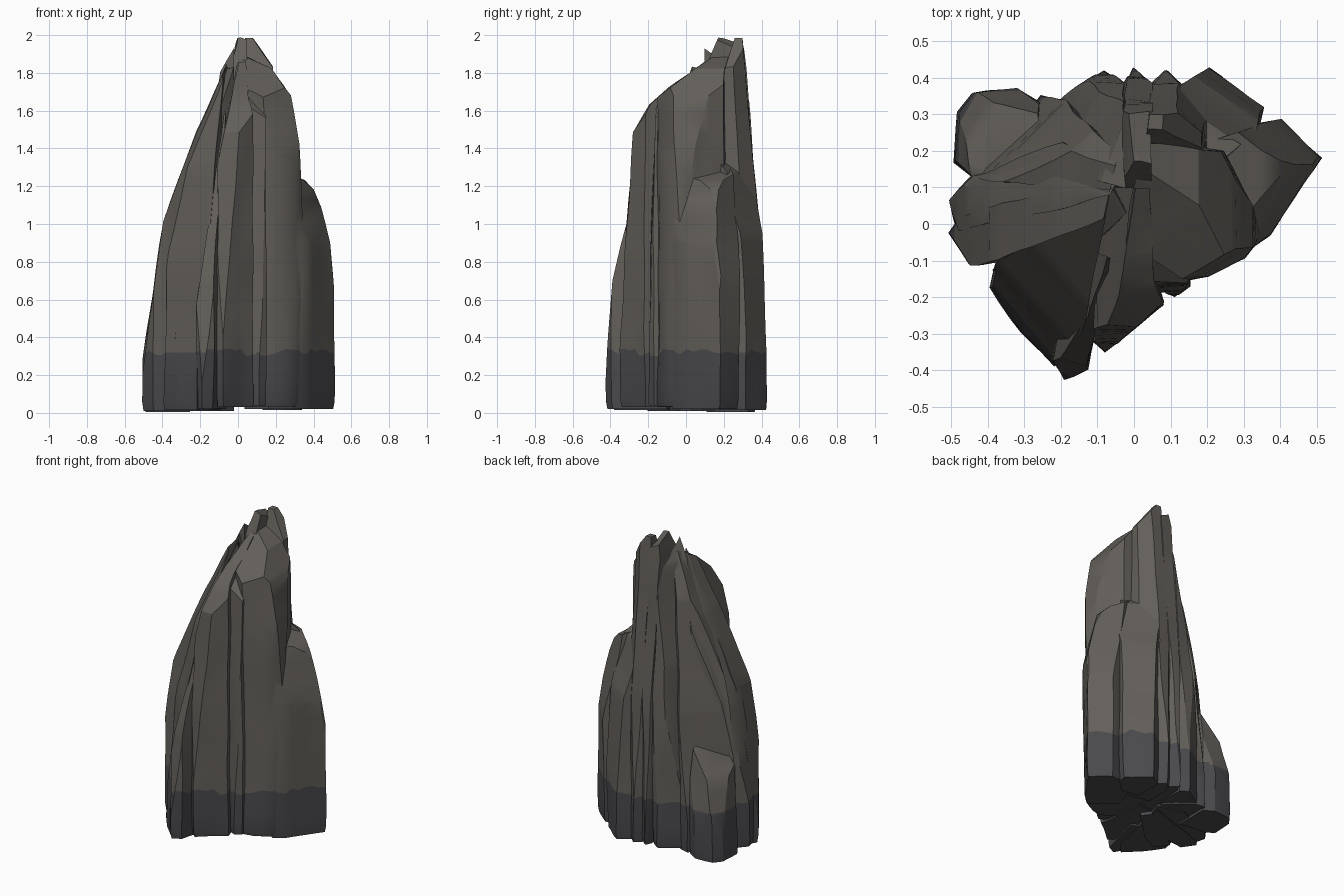
import bpy, bmesh, math, random
from mathutils import Vector, noise

random.seed(4)


def material(name, rgb):
    m = bpy.data.materials.new(name)
    m.diffuse_color = (*rgb, 1)
    return m


ROCK = material("grey_brown_rock", (0.125, 0.115, 0.102))
BASE = material("dark_base_rock", (0.068, 0.068, 0.075))
LEVELS = [0.0, 0.06, 0.18, 0.32] + [0.32 + 0.115 * i for i in range(1, 16)]


def resample(pts, step=0.045):
    out = []
    for i, p in enumerate(pts):
        a, b = Vector(p), Vector(pts[(i + 1) % len(pts)])
        n = max(1, round((b - a).length / step))
        out += [a.lerp(b, k / n) for k in range(n)]
    return out


def column(name, pts, cuts, foot=0.02):
    """Prism over a footprint, trimmed by planes (azimuth, d1, z1, d2, z2):
    the plane lies at distance d1 from the axis at z1 and d2 at z2."""
    bm = bmesh.new()
    ring = resample(pts)
    c = sum(ring, Vector((0, 0))) / len(ring)
    rings = []
    for i, z in enumerate(LEVELS):
        s = 0.965 if i == 0 else 1
        row = []
        for p in ring:
            q = c + (p - c) * s
            zz = foot if i == 0 else z
            if z == 0.32:
                zz += random.uniform(-0.022, 0.022)
            row.append(bm.verts.new((q.x, q.y, zz)))
        rings.append(row)
    n = len(ring)
    for lo, hi in zip(rings, rings[1:]):
        for k in range(n):
            bm.faces.new((lo[k], lo[(k + 1) % n], hi[(k + 1) % n], hi[k]))
    bm.faces.new(rings[-1])
    bm.faces.new(rings[0][::-1])
    # trim the leaning walls and slanted tops
    for az, d1, z1, d2, z2 in cuts:
        a = math.radians(az)
        u = Vector((math.cos(a), math.sin(a), 0))
        no = (u * (z2 - z1) + Vector((0, 0, d1 - d2))).normalized()
        bmesh.ops.bisect_plane(bm, geom=bm.verts[:] + bm.edges[:] + bm.faces[:], dist=1e-5,
                               plane_co=u * d1 + Vector((0, 0, z1)), plane_no=no, clear_outer=True)
        rim = [e for e in bm.edges if e.is_boundary]
        if rim:
            bmesh.ops.holes_fill(bm, edges=rim, sides=0)
    # split large trimmed faces so they can take colour and relief
    for z in LEVELS[3:]:
        big = [f for f in bm.faces if len(f.verts) > 4 and abs(f.normal.z) < 0.97]
        geom = set(big) | {e for f in big for e in f.edges} | {v for f in big for v in f.verts}
        if geom:
            bmesh.ops.bisect_plane(bm, geom=list(geom), dist=1e-4,
                                   plane_co=(0, 0, z), plane_no=(0, 0, 1))
    for f in bm.faces:
        f.material_index = int(f.calc_center_median().z < 0.32)
    # gentle vertical weathering
    off = Vector((random.random(), random.random(), random.random())) * 9
    for v in bm.verts:
        q = Vector((v.co.x * 7, v.co.y * 7, v.co.z * 2.6)) + off
        w = noise.noise_vector(q) * 0.011
        v.co += Vector((w.x, w.y, w.z if v.co.z > 0.4 else 0))
    bmesh.ops.triangulate(bm, faces=[f for f in bm.faces if len(f.verts) > 4])
    bmesh.ops.recalc_face_normals(bm, faces=bm.faces[:])
    me = bpy.data.meshes.new(name)
    bm.to_mesh(me)
    bm.free()
    me.materials.append(ROCK)
    me.materials.append(BASE)
    ob = bpy.data.objects.new(name, me)
    bpy.context.collection.objects.link(ob)
    bpy.ops.object.select_all(action='DESELECT')
    ob.select_set(True)
    bpy.context.view_layer.objects.active = ob
    bpy.ops.object.shade_smooth_by_angle(angle=math.radians(28))


# back and left faces each follow one shared lean
BACK = [(90, .425, .2, .385, 1.0), (90, .385, 1.0, .30, 1.98)]
LEFT = [(180, .505, .25, .395, 1.02), (180, .395, 1.02, .215, 1.5), (180, .215, 1.5, .03, 1.9)]

# tall body and right-hand shoulder
column("main_body", [(-.02, -.05), (.14, -.15), (.2, -.14), (.3, -.09), (.36, -.02), (.24, .2), (.02, .22)],
       [(0, .35, 1.0, .32, 1.5), (0, .32, 1.45, .28, 1.68), (0, .28, 1.68, .18, 1.82), (0, .18, 1.82, .0, 1.9),
        (-90, .1, 1.71, -.15, 1.89), (-60, .25, 1.0, .2, 1.65)], .035)
column("right_shoulder", [(.15, .05), (.3, -.08), (.37, -.03), (.51, .18), (.4, .28), (.34, .275), (.2, .22)],
       [(0, .495, .8, .475, 1.0), (0, .475, 1.0, .40, 1.18), (0, .40, 1.18, .33, 1.26),
        (-30, .37, .75, .26, 1.27), (0, .36, 1.23, .12, 1.34), (50, .47, .7, .38, 1.25)], .02)
column("right_back_block", [(.13, .2), (.13, .38), (.2, .43), (.35, .32), (.335, .26), (.25, .18)],
       [(55, .468, .3, .43, .95), (55, .43, .95, .34, 1.27), (55, .34, 1.27, .2, 1.4)], .015)

# front columns and thin slabs
column("front_column", [(-.11, -.32), (-.08, -.35), (.08, -.22), (.06, -.16), (.04, .1), (-.1, .1)],
       [(-52, .26, .3, .23, 1.45), (-90, .27, 1.5, .19, 1.63), (-90, .19, 1.63, .08, 1.73),
        (-90, .08, 1.73, -.1, 1.86), (180, .11, 1.3, .0, 1.85), (-90, .35, .4, .285, 1.4)], .03)
column("front_slab_1", [(.05, -.17), (.11, -.2), (.15, -.17), (.14, 0), (.04, 0)],
       [(-90, .195, .3, .165, 1.5), (-60, .2, 1.58, .03, 1.76)], .04)
column("front_slab_2", [(-.06, -.1), (-.11, -.31), (-.13, -.395), (-.19, -.425), (-.22, -.37), (-.15, -.05)],
       [(-110, .46, .2, .41, .7), (-110, .41, .7, .28, 1.2), (-110, .28, 1.2, .1, 1.62),
        (180, .2, .7, .06, 1.65)], .02)
column("front_left_slab", [(-.08, .02), (-.14, -.3), (-.22, -.39), (-.31, -.29), (-.39, -.18), (-.375, -.1)],
       [(220, .415, .25, .34, .85), (220, .34, .85, .24, 1.3), (220, .24, 1.3, .07, 1.72)], .015)
column("front_left_ridge", [(-.02, .03), (-.2, -.14), (-.33, -.21), (-.385, -.13), (-.3, -.04), (-.06, .1)],
       [(207, .40, .3, .32, .9), (207, .32, .9, .2, 1.4), (207, .2, 1.4, .03, 1.78)], .01)

# left-hand leaning slabs
column("left_slab_1", [(-.08, .02), (-.37, -.1), (-.45, -.11), (-.51, -.02), (-.49, .01), (-.05, .15)],
       LEFT, .01)
column("left_slab_2", [(-.06, .08), (-.48, -.02), (-.5, .06), (-.44, .13), (-.2, .22), (-.02, .18)],
       LEFT + [(155, .50, .3, .40, .95), (155, .40, .95, .25, 1.5), (155, .25, 1.5, .08, 1.85)], .015)
column("left_back_panel", [(-.06, .1), (-.43, .12), (-.31, .28), (-.25, .355), (-.19, .34), (-.04, .2)],
       LEFT + [(135, .43, .2, .37, .9), (135, .37, .9, .26, 1.6), (135, .26, 1.6, .15, 1.86)], .02)
column("left_back_corner_block",
       [(-.25, .1), (-.44, .13), (-.49, .17), (-.48, .31), (-.44, .36), (-.32, .37), (-.26, .33)],
       [(180, .49, .25, .455, .52), (190, .47, .5, .27, .76), (150, .56, .3, .5, .52),
        (150, .5, .52, .38, .68), (90, .365, .3, .31, .65)], .005)

# back columns rising to the twin peaks
column("back_column_left", [(-.2, .15), (-.2, .34), (-.08, .42), (-.03, .385), (-.02, .1)],
       BACK + [(155, .33, .4, .24, 1.2), (155, .24, 1.2, .14, 1.8), (155, .14, 1.8, .06, 1.93)], .03)
column("back_column_middle", [(-.035, .1), (-.025, .38), (0, .43), (.05, .38), (.045, .1)],
       BACK + [(-90, -.11, 1.84, -.17, 1.98), (35, .15, 1.96, .02, 2.05),
               (90, .22, 1.985, -.3, 2.01), (180, .035, 1.84, .0, 2.0)], .03)
column("back_column_right", [(.03, .18), (.045, .38), (.09, .42), (.14, .375), (.2, .3), (.2, .15)],
       BACK + [(45, .4, .4, .34, 1.3), (0, .2, 1.2, .18, 1.82), (0, .19, 1.82, .08, 1.98),
               (-90, -.2, 1.82, -.26, 1.99), (0, .08, 1.985, -.3, 2.0)], .02)
